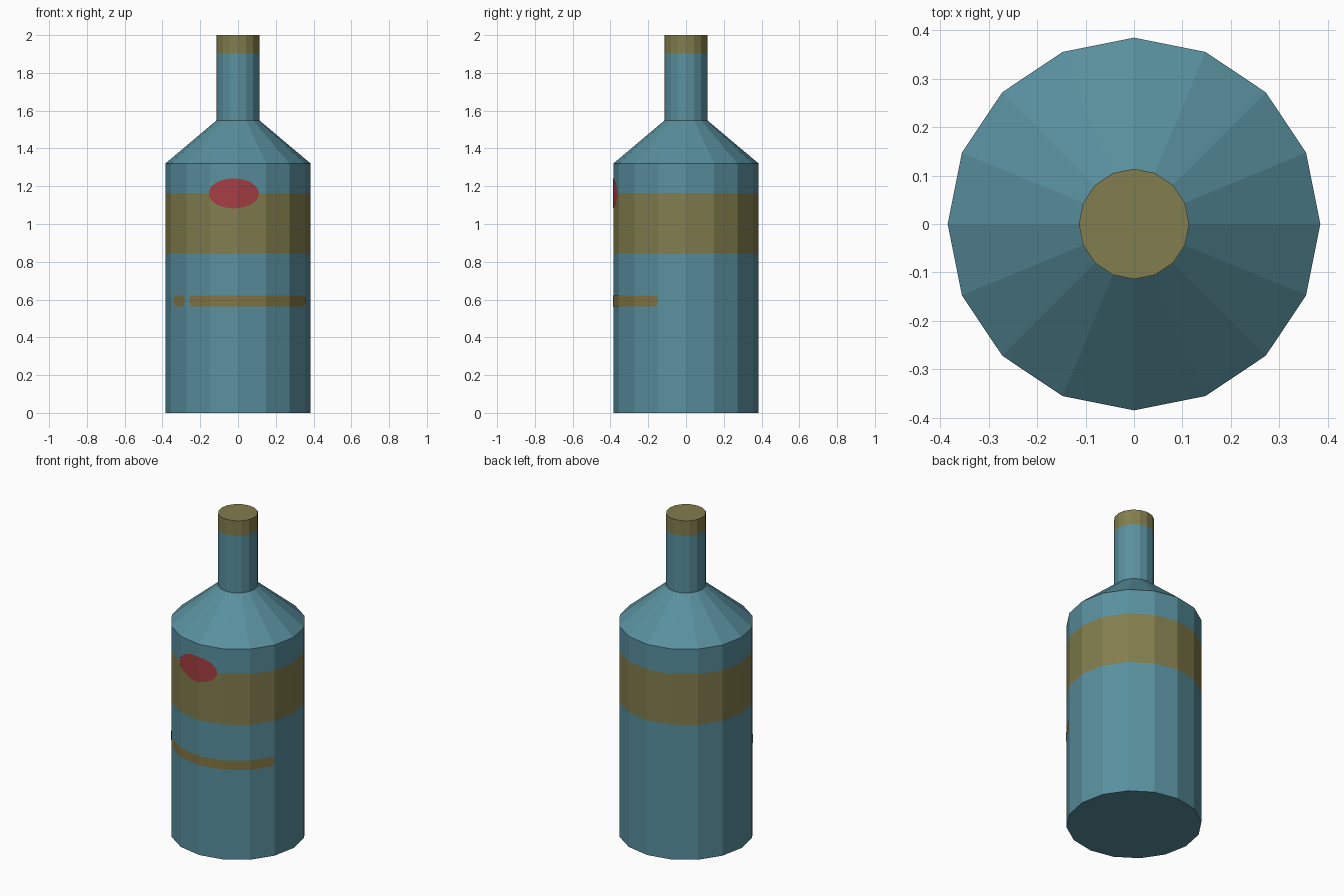
import bpy, bmesh, math
from mathutils import Vector

if "Cube" in bpy.data.objects:
    bpy.data.objects.remove(bpy.data.objects["Cube"])

SIDES, R = 16, 0.385
FACET = 2 * R * math.sin(math.pi / SIDES)


def material(name, rgb):
    m = bpy.data.materials.new(name)
    lin = [((c / 255 + 0.055) / 1.055) ** 2.4 for c in rgb]
    m.diffuse_color = (*lin, 1)
    m.use_nodes = True
    m.node_tree.nodes["Principled BSDF"].inputs["Base Color"].default_value = m.diffuse_color
    return m


glass = material("teal glass", (89, 144, 158))
label = material("olive label", (130, 125, 77))
stripe = material("brown stripe", (131, 117, 66))
red = material("red seal", (165, 62, 66))


def add_object(name, bm, mats):
    me = bpy.data.meshes.new(name)
    bm.to_mesh(me)
    bm.free()
    for m in mats:
        me.materials.append(m)
    ob = bpy.data.objects.new(name, me)
    bpy.context.collection.objects.link(ob)
    return ob


# Bottle: lathed profile, with rings at the edges of the painted bands
profile = [(R, 0), (R, 0.845), (R, 1.163), (R, 1.32),
           (0.114, 1.548), (0.114, 1.905), (0.114, 2.0)]
bm = bmesh.new()
rings = [[bm.verts.new((r * math.cos(2 * math.pi * i / SIDES),
                        r * math.sin(2 * math.pi * i / SIDES), z))
          for i in range(SIDES)] for r, z in profile]
for low, high in zip(rings, rings[1:]):
    for i in range(SIDES):
        j = (i + 1) % SIDES
        bm.faces.new((low[i], low[j], high[j], high[i]))
bm.faces.new(rings[0][::-1])
bm.faces.new(rings[-1])
for f in bm.faces:
    z = f.calc_center_median().z
    f.material_index = int(0.845 < z < 1.163 or z > 1.905)
add_object("bottle", bm, [glass, label])


# Point on the faceted body at distance s along its perimeter from the front
def wrap(s, z, radius=R + 0.002):
    k = math.floor(s / FACET + 1e-6)
    a, b = (Vector((radius * math.sin(2 * math.pi * n / SIDES),
                    -radius * math.cos(2 * math.pi * n / SIDES), z)) for n in (k, k + 1))
    return a.lerp(b, s / FACET - k)


# Thin painted plate: flat outline, cut at the body's edges, then wrapped
def plate(name, outline, mat):
    bm = bmesh.new()
    bm.faces.new([bm.verts.new((s, 0, z)) for s, z in outline])
    for k in range(-4, 5):
        bmesh.ops.bisect_plane(bm, geom=bm.verts[:] + bm.edges[:] + bm.faces[:],
                               plane_co=(k * FACET, 0, 0), plane_no=(1, 0, 0), dist=1e-5)
    for v in bm.verts:
        v.co = wrap(v.co.x, v.co.z)
    bm.normal_update()
    for f in bm.faces:
        c = f.calc_center_median()
        if f.normal.dot(Vector((c.x, c.y, 0))) < 0:
            f.normal_flip()
    add_object(name, bm, [mat])


def rounded_bar(s0, s1, z0, z1, r):
    pts = []
    corners = [(s1 - r, z1 - r), (s0 + r, z1 - r), (s0 + r, z0 + r), (s1 - r, z0 + r)]
    for q, (cs, cz) in enumerate(corners):
        for i in range(5):
            a = math.pi / 2 * (q + i / 4)
            pts.append((cs + r * math.cos(a), cz + r * math.sin(a)))
    return pts


# Oval seal over the label's upper edge
oval = [(-0.023 + 0.135 * math.cos(2 * math.pi * i / 40),
         1.162 + 0.079 * math.sin(2 * math.pi * i / 40)) for i in range(40)]
plate("seal", oval, red)

# Lower stripe and its short dash
plate("long_stripe", rounded_bar(-0.282, 0.45, 0.564, 0.622, 0.02), stripe)
plate("short_dash", rounded_bar(-0.422, -0.316, 0.564, 0.622, 0.027), stripe)
